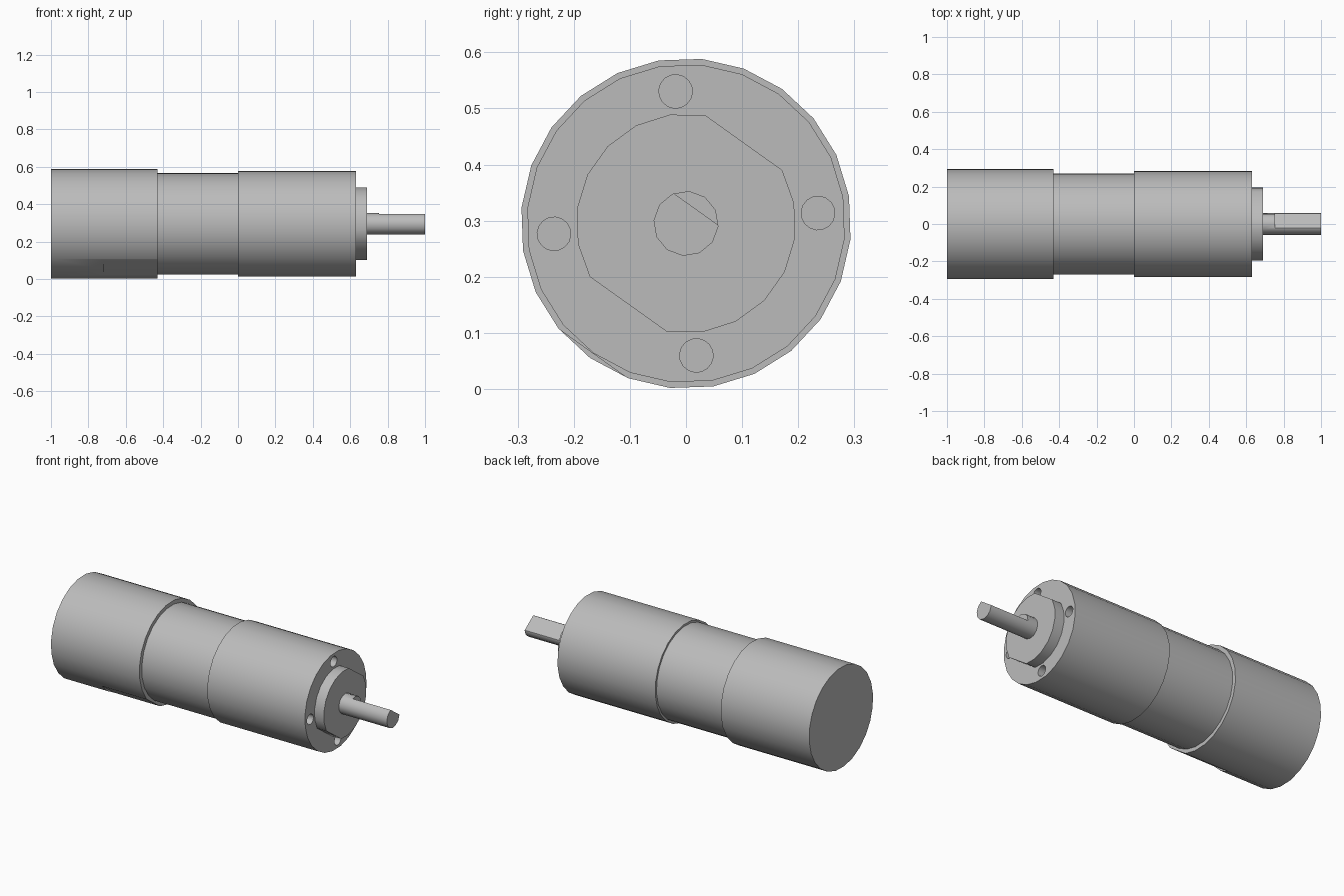
import bpy
import bmesh
from math import cos, sin, radians
from mathutils import Matrix, Vector

AXIS_Z = 0.295      # height of the shaft axis
SEAM = -5.5         # angle of the first facet corner
FLAT = 54.5         # direction of the shaft and pilot flats

if "Cube" in bpy.data.objects:
    bpy.data.objects.remove(bpy.data.objects["Cube"], do_unlink=True)

metal = bpy.data.materials.new("satin grey metal")
metal.use_nodes = True
grey = (0.5, 0.5, 0.5, 1)
metal.diffuse_color = grey
metal.node_tree.nodes["Principled BSDF"].inputs["Base Color"].default_value = grey


def ring(radius, sides, start=SEAM):
    """Angles and radius of a regular cross-section."""
    return [(radius, start + 360 * i / sides) for i in range(sides)]


def bar(name, section, x0, x1, centre=(0, 0)):
    """Extrude a polar cross-section along the axis."""
    bm = bmesh.new()
    verts = [bm.verts.new((x0, centre[0] + r * cos(radians(a)),
                           AXIS_Z + centre[1] + r * sin(radians(a))))
             for r, a in section]
    face = bm.faces.new(verts)
    moved = bmesh.ops.extrude_face_region(bm, geom=[face])["geom"]
    bmesh.ops.translate(bm, vec=(x1 - x0, 0, 0),
                        verts=[v for v in moved if isinstance(v, bmesh.types.BMVert)])
    bmesh.ops.recalc_face_normals(bm, faces=bm.faces)
    return finish(name, bm)


def flat_cutter(angle, distance, x0, x1):
    """Block whose inner side lies at a distance from the axis."""
    bm = bmesh.new()
    bmesh.ops.create_cube(bm, size=1)
    bmesh.ops.scale(bm, vec=(x1 - x0, 0.2, 0.6), verts=bm.verts)
    bmesh.ops.translate(bm, vec=((x0 + x1) / 2, distance + 0.1, 0), verts=bm.verts)
    bmesh.ops.rotate(bm, matrix=Matrix.Rotation(radians(angle), 3, 'X'), verts=bm.verts)
    bmesh.ops.translate(bm, vec=(0, 0, AXIS_Z), verts=bm.verts)
    return finish("cutter", bm)


def finish(name, bm):
    mesh = bpy.data.meshes.new(name)
    bm.to_mesh(mesh)
    bm.free()
    mesh.materials.append(metal)
    obj = bpy.data.objects.new(name, mesh)
    bpy.context.collection.objects.link(obj)
    return obj


def select(obj):
    bpy.ops.object.select_all(action='DESELECT')
    obj.select_set(True)
    bpy.context.view_layer.objects.active = obj


def cut(obj, cutter):
    select(obj)
    mod = obj.modifiers.new("cut", 'BOOLEAN')
    mod.operation = 'DIFFERENCE'
    mod.solver = 'EXACT'
    mod.object = cutter
    bpy.ops.object.modifier_apply(modifier=mod.name)
    bpy.data.objects.remove(cutter, do_unlink=True)


# Rear housing with a shallow flat on its lower front side
rear_housing = bar("rear_housing", ring(0.2945, 24), -1, -0.43)
cut(rear_housing, flat_cutter(FLAT + 180, 0.285, -0.72, -0.4))

# Narrower motor body
motor_body = bar("motor_body", ring(0.272, 24), -0.43, 0)

# Gearbox with four blind screw holes
gearbox = bar("gearbox", ring(0.284, 24), 0, 0.63)
for i in range(4):
    a = radians(4.5 + 90 * i)
    cut(gearbox, bar("cutter", ring(0.03, 16), 0.53, 0.7,
                     (0.236 * cos(a), 0.236 * sin(a))))

# Pilot boss: two arcs joined by two flats
half_flat = 25.5
arc = 180 - 2 * half_flat
boss_section = [(0.196, FLAT + half_flat + side + arc * i / 7)
                for side in (0, 180) for i in range(8)]
pilot_boss = bar("pilot_boss", boss_section, 0.63, 0.69)

# Output shaft with a D-shaped end
output_shaft = bar("output_shaft", ring(0.058, 12), 0.69, 1)
cut(output_shaft, flat_cutter(FLAT, 0.031, 0.755, 1.1))

# Smooth round sides, crisp rims
for part in (rear_housing, motor_body, gearbox, pilot_boss, output_shaft):
    select(part)
    bpy.ops.object.shade_smooth_by_angle(angle=radians(35))
